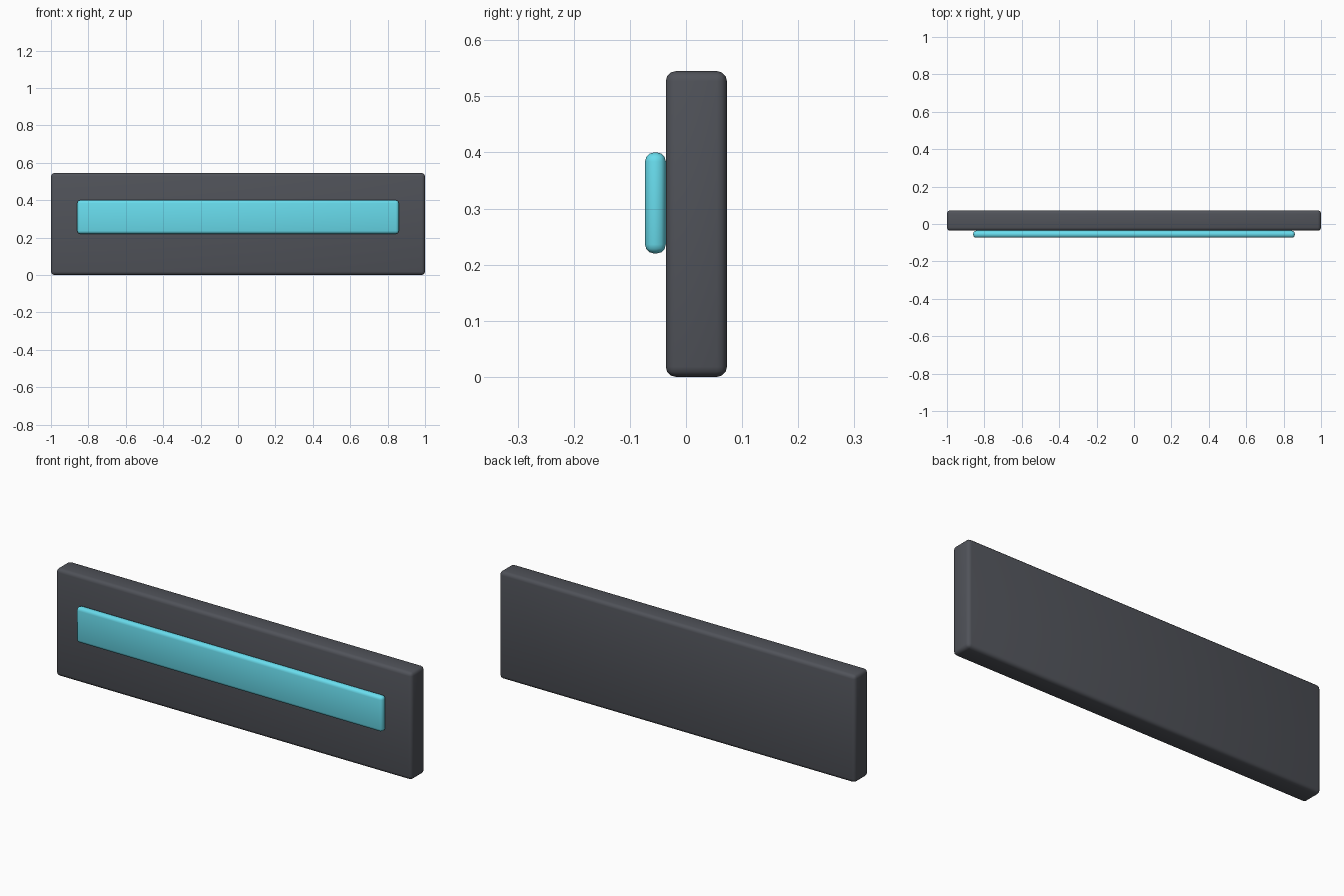
import bpy
import math

if "Cube" in bpy.data.objects:
    bpy.data.objects.remove(bpy.data.objects["Cube"])


def rounded_box(name, lo, hi, radius, segments, color):
    size = [b - a for a, b in zip(lo, hi)]
    centre = [(a + b) / 2 for a, b in zip(lo, hi)]
    bpy.ops.mesh.primitive_cube_add(size=1, location=centre)
    obj = bpy.context.object
    obj.name = name
    obj.scale = size
    bpy.ops.object.transform_apply(location=False, rotation=False, scale=True)
    bevel = obj.modifiers.new("rounded_edges", 'BEVEL')
    bevel.width = radius
    bevel.segments = segments
    bpy.ops.object.modifier_apply(modifier=bevel.name)
    bpy.ops.object.shade_smooth_by_angle(angle=math.radians(40))
    mat = bpy.data.materials.new(name + "_material")
    mat.diffuse_color = color
    mat.use_nodes = True
    mat.node_tree.nodes["Principled BSDF"].inputs["Base Color"].default_value = mat.diffuse_color
    obj.data.materials.append(mat)
    return obj


# Dark backing slab
rounded_box("panel", (-1, -0.036, 0), (1, 0.073, 0.545), 0.018, 3,
            (0.08, 0.085, 0.10, 1))

# Cyan strip on the front face
rounded_box("light_strip", (-0.86, -0.073, 0.22), (0.86, -0.036, 0.40), 0.016, 3,
            (0.14, 0.72, 0.85, 1))
